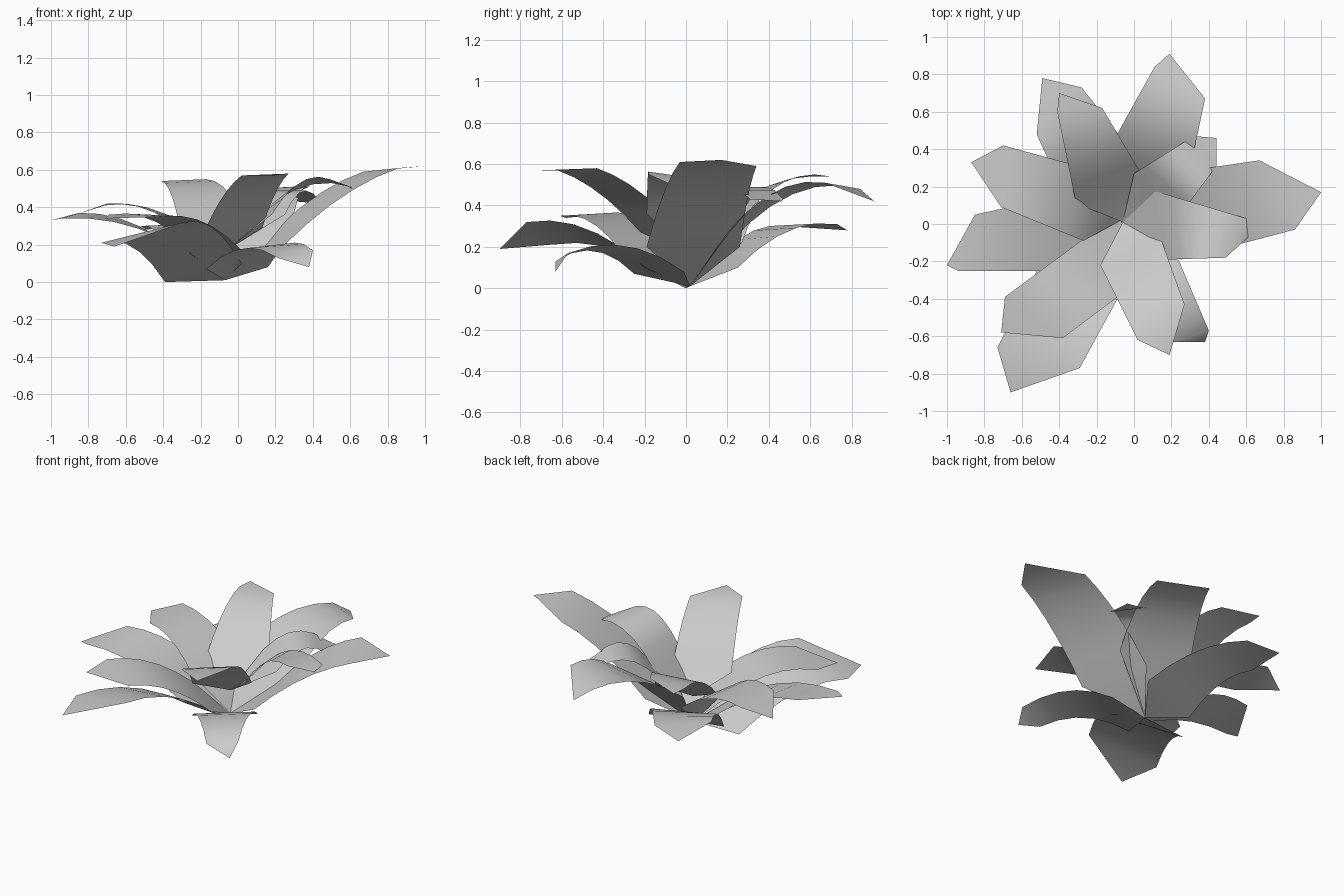
import bpy
import bmesh
from mathutils import Vector

cube = bpy.data.objects.get("Cube")
if cube:
    bpy.data.objects.remove(cube, do_unlink=True)

# One pale grey for every leaf
grey = bpy.data.materials.new("pale_grey")
grey.use_nodes = True
colour = (0.6, 0.6, 0.6, 1)
grey.diffuse_color = colour
grey.node_tree.nodes["Principled BSDF"].inputs["Base Color"].default_value = colour

ROWS = 5
LOW_HEART = (-.07, .02, .01)
HIGH_HEART = (-.06, .01, .17)


def arched_edge(wide, shoulder, arch):
    """Edge that is straight from above and bows upward from the side."""
    points = []
    for row in range(ROWS + 1):
        t = row / ROWS
        point = Vector(wide).lerp(Vector(shoulder), t)
        point.z += arch * 4 * t * (1 - t)
        points.append(point)
    return points


def leaf(name, left_wide, left_shoulder, tip, right_shoulder, right_wide,
         arch=.06, heart=LOW_HEART):
    """Thin blade: fans out from the heart, bows between two edges, ends in a tip."""
    bm = bmesh.new()
    left = [bm.verts.new(p) for p in arched_edge(left_wide, left_shoulder, arch)]
    right = [bm.verts.new(p) for p in arched_edge(right_wide, right_shoulder, arch)]
    bm.faces.new((bm.verts.new(heart), right[0], left[0]))
    for i in range(ROWS):
        bm.faces.new((left[i], right[i], right[i + 1], left[i + 1]))
    bm.faces.new((left[-1], right[-1], bm.verts.new(tip)))
    bm.normal_update()
    # Upper side faces the sky
    if sum(f.normal.z * f.calc_area() for f in bm.faces) < 0:
        bmesh.ops.reverse_faces(bm, faces=bm.faces[:])
    mesh = bpy.data.meshes.new(name)
    bm.to_mesh(mesh)
    bm.free()
    mesh.materials.append(grey)
    for face in mesh.polygons:
        face.use_smooth = True
    obj = bpy.data.objects.new(name, mesh)
    bpy.context.collection.objects.link(obj)


# Tall leaves
leaf("leaf_east", (.12, .26, .2), (.67, .34, .59), (1, .17, .62),
     (.86, -.03, .61), (.25, -.19, .2), arch=.05)
leaf("leaf_north", (-.19, .3, .31), (.11, .84, .48), (.19, .91, .42),
     (.38, .67, .51), (.28, .2, .27), arch=.08)

# Inner leaves, joined higher up
leaf("leaf_north_west_inner", (-.31, .11, .29), (-.41, .6, .54), (-.4, .7, .54),
     (-.17, .62, .55), (.05, .25, .31), heart=HIGH_HEART)
leaf("leaf_south_inner", (-.18, -.22, .27), (.02, -.62, .57), (.19, -.7, .57),
     (.27, -.43, .58), (.13, -.04, .29), arch=.04, heart=HIGH_HEART)
leaf("leaf_east_inner", (.1, .18, .35), (.6, .03, .51), (.61, -.07, .5),
     (.49, -.18, .55), (.18, -.19, .36), arch=.08, heart=HIGH_HEART)
leaf("leaf_north_east", (0, .27, .36), (.32, .47, .43), (.44, .46, .42),
     (.44, .31, .43), (.25, .05, .36), arch=.09, heart=HIGH_HEART)

# Spreading side leaves
leaf("leaf_west", (-.15, .27, .22), (-.7, .42, .42), (-.87, .33, .36),
     (-.71, .09, .41), (-.27, -.09, .25))
leaf("leaf_west_lower", (-.3, .17, .15), (-.85, .05, .37), (-1, -.22, .33),
     (-.94, -.25, .34), (-.25, -.25, .15))
leaf("leaf_south_west_inner", (-.27, -.08, .2), (-.69, -.39, .36), (-.71, -.58, .34),
     (-.38, -.61, .35), (.02, -.31, .17))

# Low drooping leaves
leaf("leaf_north_west_lower", (-.35, .1, .08), (-.52, .48, .3), (-.49, .78, .28),
     (-.28, .73, .31), (.1, .25, .1), arch=.07)
leaf("leaf_south_west_lower", (-.39, 0, 0), (-.73, -.66, .21), (-.66, -.9, .19),
     (-.29, -.77, .32), (.02, -.2, .1), arch=.08)
leaf("leaf_south_east_lower", (-.17, -.25, .07), (.21, -.63, .13), (.38, -.63, .08),
     (.4, -.57, .17), (.16, -.01, .08), arch=.08)
